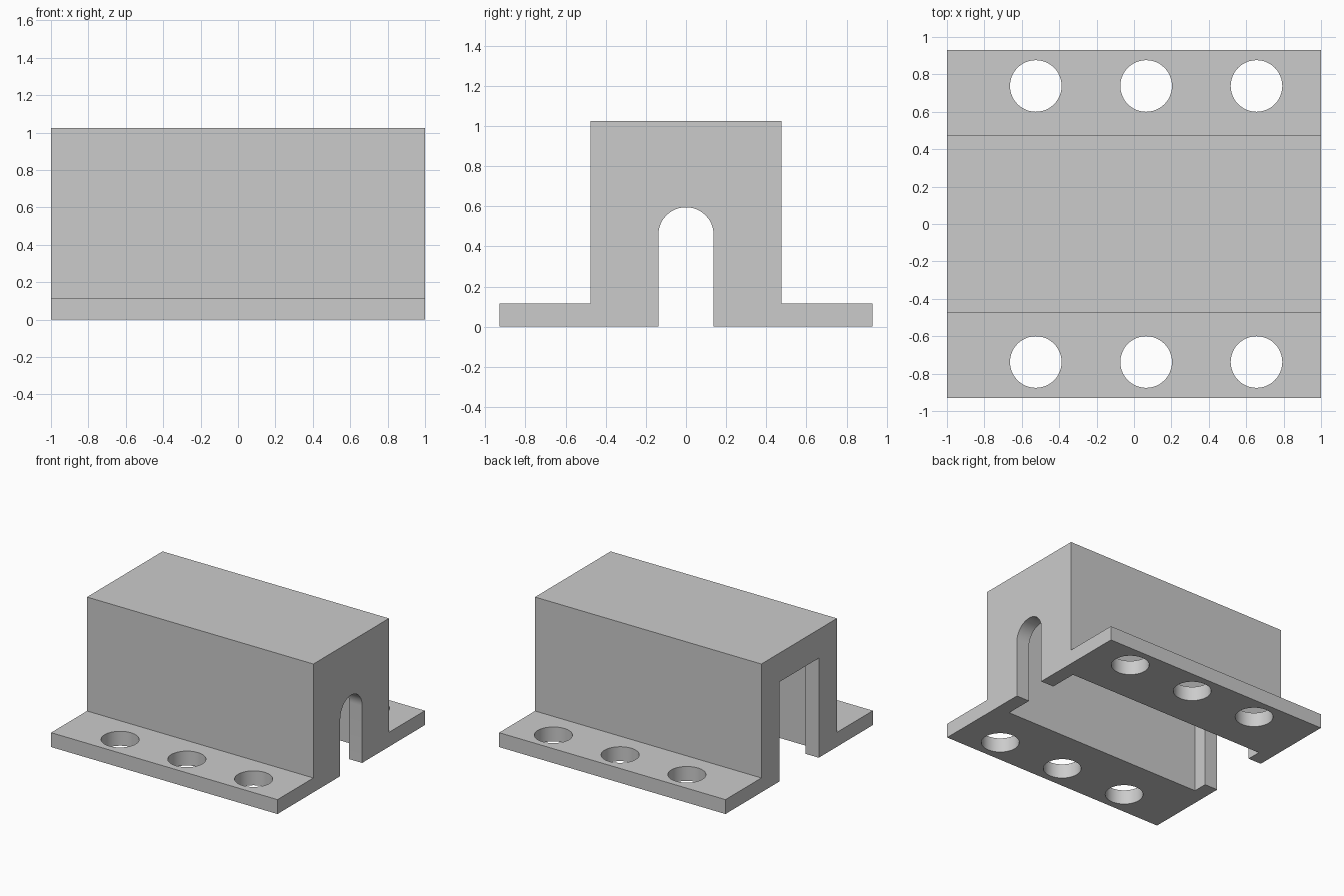
import bpy, bmesh, math
from mathutils import Vector

cube = bpy.data.objects.get("Cube")
if cube:
    bpy.data.objects.remove(cube, do_unlink=True)

grey = bpy.data.materials.new("plain grey")
grey.use_nodes = True
grey.diffuse_color = (0.6, 0.6, 0.6, 1)
grey.node_tree.nodes["Principled BSDF"].inputs["Base Color"].default_value = (0.6, 0.6, 0.6, 1)

HEIGHT, HALF_DEPTH, BODY = 1.025, 0.93, 0.477
WALL = 0.115
UNDER = -0.2  # cutters start below the base


def extrude_profile(name, points, start, direction):
    """Closed prism from a flat profile of 3D points moved along direction."""
    bm = bmesh.new()
    face = bm.faces.new([bm.verts.new(Vector(p) + Vector(start)) for p in points])
    out = bmesh.ops.extrude_face_region(bm, geom=[face])
    moved = [v for v in out["geom"] if isinstance(v, bmesh.types.BMVert)]
    bmesh.ops.translate(bm, verts=moved, vec=direction)
    bmesh.ops.recalc_face_normals(bm, faces=bm.faces)
    mesh = bpy.data.meshes.new(name)
    bm.to_mesh(mesh)
    bm.free()
    mesh.materials.append(grey)
    obj = bpy.data.objects.new(name, mesh)
    bpy.context.collection.objects.link(obj)
    return obj


def end_prism(name, outline, x0, x1):
    """Prism along x from a (y, z) outline."""
    return extrude_profile(name, [(0, y, z) for y, z in outline], (x0, 0, 0), (x1 - x0, 0, 0))


def box_outline(half, top):
    return [(-half, UNDER), (half, UNDER), (half, top), (-half, top)]


def cut(target, cutter):
    cutter.hide_render = True
    mod = target.modifiers.new("cut", 'BOOLEAN')
    mod.operation = 'DIFFERENCE'
    mod.solver = 'EXACT'
    mod.object = cutter
    bpy.context.view_layer.objects.active = target
    bpy.ops.object.modifier_apply(modifier=mod.name)
    bpy.data.objects.remove(cutter, do_unlink=True)


# Housing block with a flange on each side
half_hat = [(HALF_DEPTH, 0), (HALF_DEPTH, WALL), (BODY, WALL), (BODY, HEIGHT)]
hat = half_hat + [(-y, z) for y, z in reversed(half_hat)]
housing = end_prism("flanged_housing", hat, -1, 1)

# Inner cavity, open at the bottom
inner = BODY - WALL
cut(housing, end_prism("cavity_cutter", box_outline(inner, HEIGHT - WALL), -1 + WALL, 1 - WALL))

# Narrower doorway at one end, leaving a lip
cut(housing, end_prism("doorway_cutter", box_outline(inner - WALL, HEIGHT - 2 * WALL), -1.1, -0.8))

# Round-topped slot at the other end
radius, spring = 0.138, 0.457
arch = [(radius * math.cos(a), spring + radius * math.sin(a))
        for a in (math.pi * i / 24 for i in range(25))]
cut(housing, end_prism("slot_cutter", [(-radius, UNDER), (radius, UNDER)] + arch, 0.8, 1.1))

# Three bolt holes through each flange
circle = [(radius * math.cos(a), radius * math.sin(a), 0)
          for a in (math.tau * i / 48 for i in range(48))]
for x in (-0.525, 0.065, 0.655):
    for side in (-1, 1):
        cut(housing, extrude_profile("hole_cutter", circle, (x, side * 0.738, UNDER), (0, 0, 0.5)))

# Smooth curved walls, crisp edges
bpy.ops.object.select_all(action='DESELECT')
housing.select_set(True)
bpy.context.view_layer.objects.active = housing
bpy.ops.object.shade_smooth_by_angle(angle=math.radians(30))
